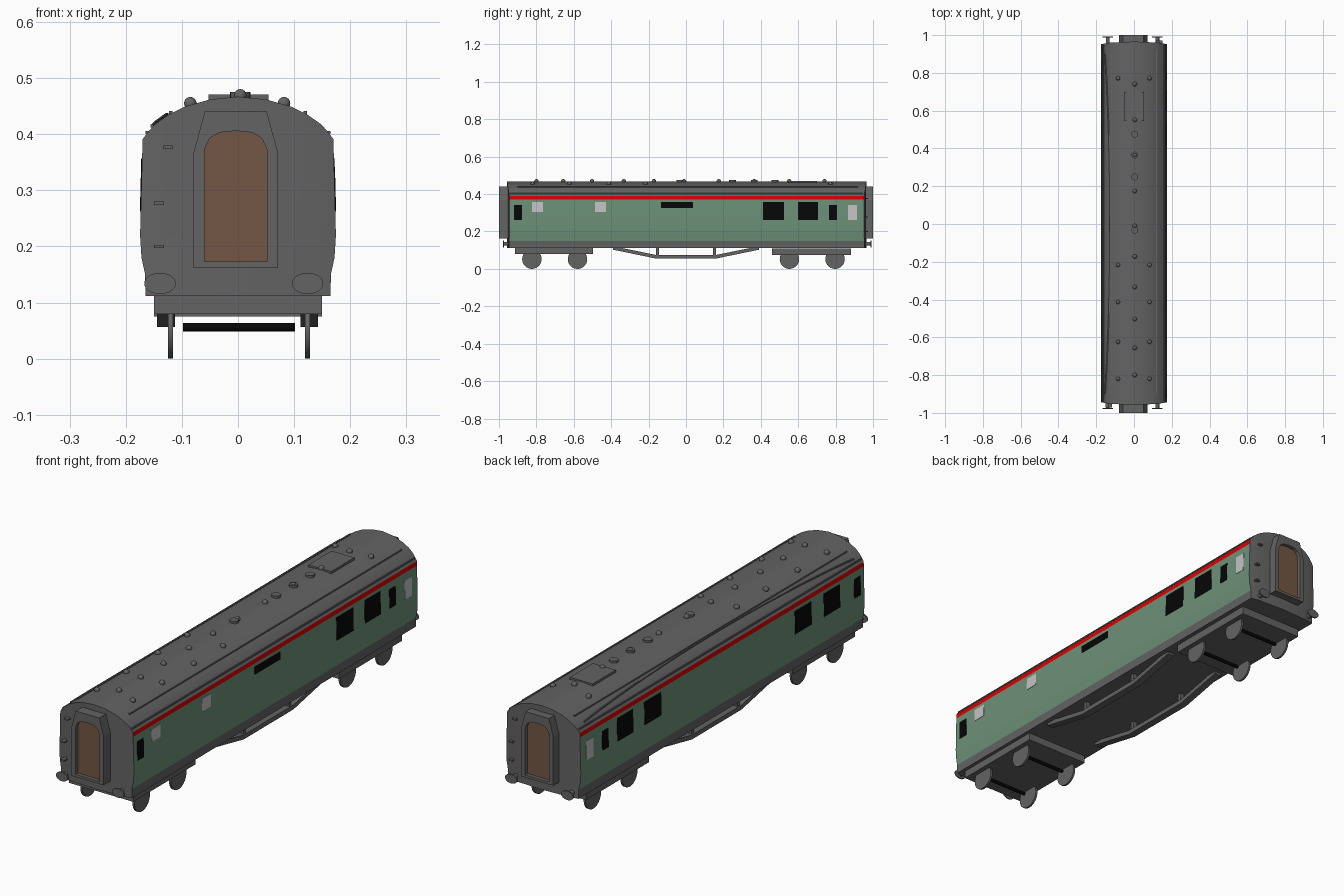
import bpy, bmesh, math
from mathutils import Vector, Matrix

if "Cube" in bpy.data.objects:
    bpy.data.objects.remove(bpy.data.objects["Cube"])


def material(name, rgb):
    m = bpy.data.materials.new(name)
    m.diffuse_color = (*rgb, 1)
    m.use_nodes = True
    m.node_tree.nodes["Principled BSDF"].inputs["Base Color"].default_value = m.diffuse_color
    return m


GREY = material("dark grey", (0.125, 0.125, 0.125))
GREEN = material("coach green", (0.15, 0.285, 0.19))
RED = material("red line", (0.75, 0.0, 0.0))
BROWN = material("door brown", (0.175, 0.095, 0.058))
BLACK = material("black", (0.002, 0.002, 0.002))
PALE = material("pale glass", (0.55, 0.55, 0.55))


def finish(name, bm, mats, smooth=None):
    bmesh.ops.recalc_face_normals(bm, faces=bm.faces)
    me = bpy.data.meshes.new(name)
    bm.to_mesh(me)
    bm.free()
    for m in mats:
        me.materials.append(m)
    ob = bpy.data.objects.new(name, me)
    bpy.context.collection.objects.link(ob)
    if smooth:
        me.polygons.foreach_set("use_smooth", [True] * len(me.polygons))
        me.set_sharp_from_angle(angle=math.radians(smooth))
    return ob


def box(name, lo, hi, mat):
    bm = bmesh.new()
    bmesh.ops.create_cube(bm, size=1)
    lo, hi = Vector(lo), Vector(hi)
    for v in bm.verts:
        v.co = Vector((a + b) / 2 + c * (b - a) for a, b, c in zip(lo, hi, v.co))
    return finish(name, bm, [mat])


def cylinder(name, centre, r, depth, axis, mat, seg=24, squash=1.0):
    bm = bmesh.new()
    rot = {"X": Matrix.Rotation(math.pi / 2, 4, "Y"),
           "Y": Matrix.Rotation(math.pi / 2, 4, "X"), "Z": Matrix()}[axis]
    bmesh.ops.create_cone(bm, cap_ends=True, segments=seg, radius1=r, radius2=r, depth=depth,
                          matrix=Matrix.Translation(centre) @ Matrix.Diagonal((1, 1, squash, 1)) @ rot)
    return finish(name, bm, [mat], 40)


def ball(name, centre, r):
    bm = bmesh.new()
    bmesh.ops.create_uvsphere(bm, u_segments=14, v_segments=8, radius=r,
                              matrix=Matrix.Translation(centre))
    return finish(name, bm, [GREY], 60)


def strip(name, path, w, h):
    """Sweep a small rectangle (w across x, h in z) along a path running in y."""
    bm = bmesh.new()
    rings = [[bm.verts.new((x + a * w / 2, y, z + b * h / 2))
              for a, b in ((-1, -1), (1, -1), (1, 1), (-1, 1))] for x, y, z in path]
    for p, q in zip(rings, rings[1:]):
        for i in range(4):
            bm.faces.new((p[i], p[(i + 1) % 4], q[(i + 1) % 4], q[i]))
    bm.faces.new(rings[0])
    bm.faces.new(rings[-1])
    return finish(name, bm, [GREY])


def plate(name, outline, y0, y1, mat, hole=None):
    """Extrude an xz outline, optionally with a hole, between two y values."""
    bm = bmesh.new()
    for loop in (outline, hole or []):
        vs = [bm.verts.new((x, y0, z)) for x, z in loop]
        for i in range(len(vs)):
            bm.edges.new((vs[i - 1], vs[i]))
    bmesh.ops.triangle_fill(bm, edges=bm.edges[:], use_beauty=True)
    out = bmesh.ops.extrude_face_region(bm, geom=bm.faces[:])["geom"]
    for v in out:
        if isinstance(v, bmesh.types.BMVert):
            v.co.y = y1
    return finish(name, bm, [mat])


# Half cross-section of the coach, bottom to roof crown
HALF = [(0.165, 0.112), (0.1655, 0.15), (0.172, 0.18), (0.1745, 0.22), (0.1705, 0.372),
        (0.170, 0.391), (0.162, 0.402), (0.149, 0.417), (0.125, 0.434), (0.095, 0.449),
        (0.05, 0.462), (0.0, 0.467)]
Y0 = 0.004  # body sits slightly towards the back


def wall_x(z):
    for (xa, za), (xb, zb) in zip(HALF, HALF[1:]):
        if za <= z <= zb:
            return xa + (xb - xa) * (z - za) / (zb - za)


def roof_z(x):
    for (xa, za), (xb, zb) in zip(HALF[5:], HALF[6:]):
        if xb <= abs(x) <= xa:
            return za + (zb - za) * (abs(x) - xa) / (xb - xa)


# Body shell with bowed ends, coloured by height
bm = bmesh.new()
ring = HALF + [(-x, z) for x, z in HALF[-2::-1]]
face = bm.faces.new([bm.verts.new((x, -0.962, z)) for x, z in ring])
out = bmesh.ops.extrude_face_region(bm, geom=[face])["geom"]
bmesh.ops.translate(bm, vec=(0, 1.924, 0), verts=[g for g in out if isinstance(g, bmesh.types.BMVert)])
if not any(abs(f.normal.y) > 0.9 and f.calc_center_median().y < 0 for f in bm.faces):
    bm.faces.new([v for v in face.verts]) if face.is_valid is False else None
for co, no in [((x, 0, 0), (1, 0, 0)) for x in (-0.13, 0, 0.13)] + [((0, y, 0), (0, 1, 0)) for y in (-0.947, 0.947)]:
    bmesh.ops.bisect_plane(bm, geom=bm.verts[:] + bm.edges[:] + bm.faces[:], plane_co=co, plane_no=no)
for v in bm.verts:
    if abs(v.co.y) > 0.955:
        ax = abs(v.co.x)
        back = 0.006 * ax / 0.13 if ax < 0.13 else 0.006 + (ax - 0.13) * 0.18
        v.co.y -= math.copysign(back, v.co.y)
    v.co.y += Y0
bm.normal_update()
for f in bm.faces:
    c = f.calc_center_median()
    if abs(f.normal.x) > 0.8 and abs(c.y - Y0) < 0.94 and 0.15 < c.z < 0.392:
        f.material_index = 2 if c.z > 0.372 else 1
finish("coach_body", bm, [GREY, GREEN, RED], 25)


# Windows as thin plates following the sloped wall
def window(name, side, y0, y1, z0, z1, mat):
    bm = bmesh.new()
    bmesh.ops.create_cube(bm, size=1)
    for v in bm.verts:
        z = z1 if v.co.z > 0 else z0
        v.co = (side * (wall_x(z) + (0.0015 if v.co.x > 0 else -0.003)), y1 if v.co.y > 0 else y0, z)
    finish(name, bm, [mat])


LOW, HIGH = (0.262, 0.342), (0.262, 0.358)
for y0, y1, (z0, z1), mat in [
        (-0.92, -0.877, LOW, BLACK), (-0.824, -0.765, (0.305, 0.358), PALE),
        (-0.487, -0.428, (0.305, 0.358), PALE), (-0.134, 0.037, (0.326, 0.358), BLACK),
        (0.412, 0.524, HIGH, BLACK), (0.6, 0.706, HIGH, BLACK),
        (0.765, 0.807, LOW, BLACK), (0.866, 0.914, LOW, PALE)]:
    window("right_window", 1, y0, y1, z0, z1, mat)
for y0, y1, (z0, z1), mat in [
        (-0.92, -0.877, LOW, BLACK), (-0.782, -0.675, HIGH, BLACK), (-0.592, -0.482, HIGH, BLACK),
        (0.412, 0.524, HIGH, BLACK), (0.6, 0.706, HIGH, BLACK),
        (0.765, 0.807, LOW, BLACK), (0.866, 0.914, LOW, PALE)]:
    window("left_window", -1, y0, y1, z0, z1, mat)

# End gangways with doors, buffers and steps
GX = -0.004


def mirrored(half):
    return [(GX + x, z) for x, z in half] + [(GX - x, z) for x, z in reversed(half) if x]


frame = mirrored([(0.075, 0.162), (0.075, 0.368), (0.055, 0.441)])
arch = mirrored([(0.056, 0.173), (0.056, 0.372), (0.047, 0.392), (0.03, 0.403), (0, 0.406)])
for s, end in ((-1, "front"), (1, "back")):
    plate(end + "_gangway", frame, s * 0.95, s * 1.0, GREY, arch)
    plate(end + "_door", arch, s * 0.955, s * 0.985, BROWN)
    head = -0.976 if s < 0 else 0.99
    for x in (-0.139, 0.124):
        cylinder(end + "_buffer_head", (x, head, 0.134), 0.028, 0.006, "Y", GREY, 24, 0.68)
        cylinder(end + "_buffer_shank", (x, (head + s * 0.94) / 2, 0.134), 0.01, abs(head) - 0.94, "Y", GREY, 12)
    for x, z in ((0.125, 0.377), (0.141, 0.277), (0.141, 0.2)):
        y = sorted((s * 0.945, s * 0.972))
        box(end + "_step", (s * x - 0.009, y[0], z - 0.003), (s * x + 0.009, y[1], z + 0.003), GREY)

# Bogies, wheels and axles
for name, y0, y1, z0, axles in (("front", -0.914, -0.497, 0.08, (-0.824, -0.58)),
                                ("back", 0.46, 0.882, 0.075, (0.553, 0.797))):
    box(name + "_bogie", (-0.15, y0, z0), (0.15, y1, z0 + 0.034), GREY)
    for y in axles:
        for x in (-0.12, 0.124):
            cylinder(name + "_wheel", (x, y, 0.052), 0.052, 0.009, "X", GREY, 28)
        cylinder(name + "_axle", (0.002, y, 0.056), 0.0075, 0.2, "X", BLACK, 12)

# Underframe trusses
for x in (-0.128, 0.127):
    strip("truss_rod", [(x, -0.39, 0.112), (x, -0.166, 0.066), (x, 0.166, 0.066), (x, 0.39, 0.112)], 0.032, 0.019)
    for y in (-0.152, 0.152):
        box("queen_post", (x - 0.01, y - 0.008, 0.066), (x + 0.01, y + 0.008, 0.114), GREY)

# Roof gutters, rain strips and one bowed strip
for s in (-1, 1):
    strip("gutter", [(s * 0.162, -0.94, 0.403), (s * 0.162, 0.947, 0.403)], 0.005, 0.005)
    strip("rain_strip", [(s * 0.12, -0.9, 0.438), (s * 0.12, 0.92, 0.438)], 0.006, 0.007)
bow = []
for i in range(17):
    t = i / 8 - 1
    x = -0.126 - 0.027 * t * t
    bow.append((x, 0.9 * t, roof_z(x) + 0.002))
strip("bowed_rain_strip", bow, 0.005, 0.005)

# Roof ventilators, hatch and caps
for y in (0.74, 0.552, 0.365, 0.175, -0.01, -0.172, -0.333, -0.503, -0.656, -0.8):
    ball("centre_vent", (0.004, y, 0.469), 0.0115)
for y in (0.772, -0.217, -0.413, -0.624, -0.82):
    for x in (-0.085, 0.082):
        ball("side_vent", (x, y, 0.455), 0.0115)
for y in (0.476, 0.365, 0.249, -0.032):
    cylinder("vent_base", (0.004, y, 0.466), 0.018, 0.018, "Z", GREY, 20)
box("roof_hatch", (-0.053, 0.545, 0.45), (0.054, 0.70, 0.471), GREY)
